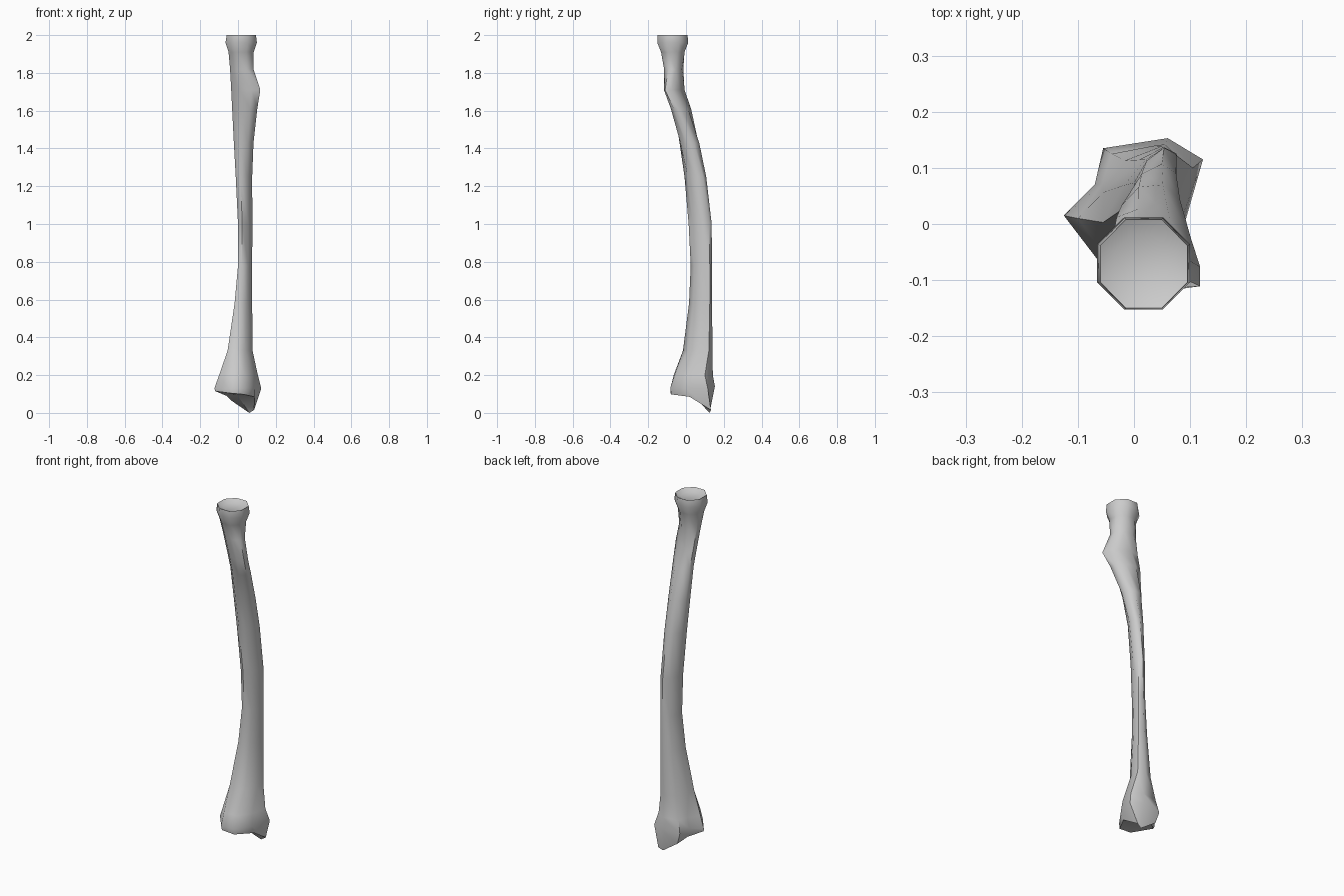
import bpy, bmesh, math

SIDES = 8


def section(z, x0, x1, y0, y1, lean=0.0):
    """Eight-sided leaning oval fitted to the given bounds."""
    pts = []
    for i in range(SIDES):
        t = math.tau * (i + 0.5) / SIDES
        u = math.cos(t)
        pts.append((u, lean * u + math.sqrt(1 - lean * lean) * math.sin(t)))
    mx = max(p[0] for p in pts)
    my = max(p[1] for p in pts)
    return [((x0 + x1) / 2 + u / mx * (x1 - x0) / 2,
             (y0 + y1) / 2 + v / my * (y1 - y0) / 2, z) for u, v in pts]


# head, neck, bulge and curved shaft: z, x range, y range, lean
spec = [
    (1.985, -0.035, 0.070, -0.120, -0.020, 0),
    (2.00, -0.060, 0.095, -0.150, 0.008, 0),
    (1.96, -0.066, 0.100, -0.152, 0.012, 0),
    (1.91, -0.050, 0.083, -0.132, -0.008, 0),
    (1.82, -0.042, 0.082, -0.116, -0.014, -0.2),
    (1.71, -0.036, 0.118, -0.117, -0.008, -0.6),
    (1.61, -0.031, 0.102, -0.080, 0.027, -0.4),
    (1.43, -0.022, 0.082, -0.034, 0.070, 0.1),
    (1.25, -0.012, 0.075, -0.008, 0.107, 0.4),
    (1.00, 0.000, 0.076, 0.014, 0.136, 0.5),
    (0.78, 0.000, 0.075, 0.025, 0.137, 0.5),
    (0.58, -0.018, 0.075, 0.016, 0.138, 0.5),
    (0.33, -0.055, 0.077, -0.016, 0.140, 0.45),
]
rings = [section(*s) for s in spec]

# flared lower end, rim and notched joint face with the pointed tip
rings.append([(.105, .10, .2), (.055, .142, .2), (-.04, .125, .2), (-.058, .07, .2),
              (-.10, .01, .2), (-.045, -.065, .2), (.035, -.06, .2), (.085, .01, .2)])
rings.append([(.123, .115, .13), (.06, .153, .14), (-.055, .135, .13), (-.07, .07, .14),
              (-.125, .015, .13), (-.05, -.083, .13), (.03, -.083, .13), (.09, .0, .13)])
rings.append([(.085, .132, .015), (.06, .125, .0), (-.035, .128, .065), (-.06, .07, .09),
              (-.12, .01, .115), (-.045, -.082, .105), (.03, -.078, .098), (.088, .02, .085)])

bm = bmesh.new()
loops = [[bm.verts.new(p) for p in r] for r in rings]
for a, b in zip(loops, loops[1:]):
    for i in range(SIDES):
        j = (i + 1) % SIDES
        bm.faces.new((a[i], b[i], b[j], a[j]))

# dished top and hollow bottom
bm.faces.new(loops[0])
hub = bm.verts.new((0.0, 0.04, 0.09))
for i in range(SIDES):
    bm.faces.new((loops[-1][i], hub, loops[-1][(i + 1) % SIDES]))
bmesh.ops.recalc_face_normals(bm, faces=bm.faces)

mesh = bpy.data.meshes.new("forearm_bone")
bm.to_mesh(mesh)
bm.free()
bone = bpy.data.objects.new("forearm_bone", mesh)
bpy.context.collection.objects.link(bone)
bpy.context.view_layer.objects.active = bone
bone.select_set(True)
bpy.ops.object.shade_smooth_by_angle(angle=math.radians(60))
